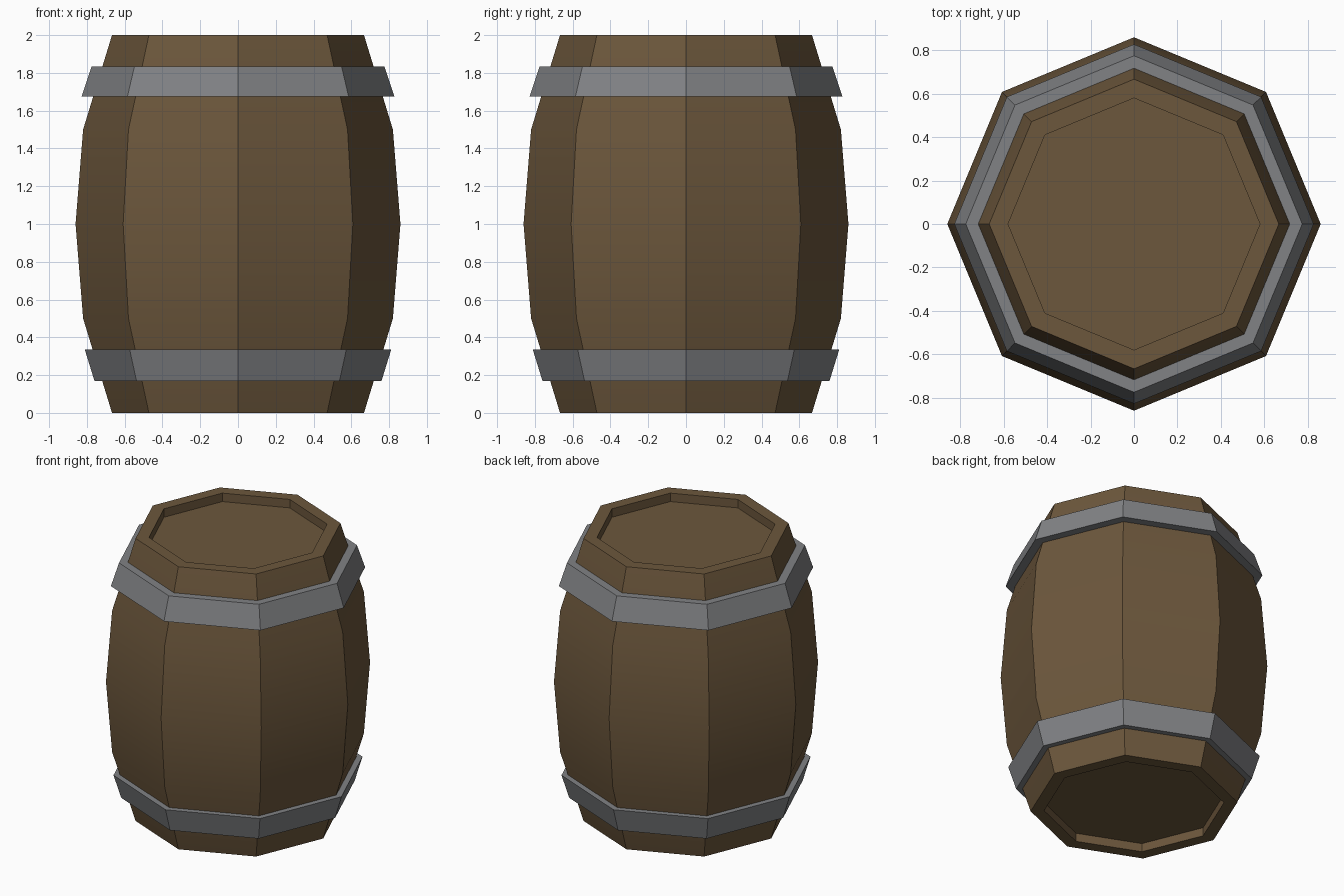
import bpy, bmesh, math

if "Cube" in bpy.data.objects:
    bpy.data.objects.remove(bpy.data.objects["Cube"])

SIDES = 8


def material(name, rgb):
    m = bpy.data.materials.new(name)
    m.diffuse_color = (*rgb, 1)
    m.use_nodes = True
    m.node_tree.nodes["Principled BSDF"].inputs["Base Color"].default_value = m.diffuse_color
    return m


def lathe(name, profile, mat, closed=False):
    """Spin (radius, z) points into an eight-sided part; open profiles get end caps."""
    bm = bmesh.new()
    rings = [[bm.verts.new((r * math.cos(a), r * math.sin(a), z))
              for a in (math.tau * i / SIDES for i in range(SIDES))]
             for r, z in profile]
    pairs = list(zip(rings, rings[1:]))
    if closed:
        pairs.append((rings[-1], rings[0]))
    else:
        bm.faces.new(rings[0][::-1])
        bm.faces.new(rings[-1])
    for a, b in pairs:
        for i in range(SIDES):
            j = (i + 1) % SIDES
            bm.faces.new((a[i], a[j], b[j], b[i]))
    bmesh.ops.recalc_face_normals(bm, faces=bm.faces)
    mesh = bpy.data.meshes.new(name)
    bm.to_mesh(mesh)
    bm.free()
    mesh.materials.append(mat)
    obj = bpy.data.objects.new(name, mesh)
    bpy.context.collection.objects.link(obj)
    bpy.ops.object.select_all(action='DESELECT')
    obj.select_set(True)
    bpy.context.view_layer.objects.active = obj
    bpy.ops.object.shade_smooth_by_angle(angle=math.radians(30))
    return obj


wood = material("wood", (0.15, 0.095, 0.045))
iron = material("iron", (0.22, 0.225, 0.235))

# Bulging body with a recessed lid at each end
lathe("barrel_body", [
    (0.58, 0.06), (0.58, 0), (0.667, 0), (0.82, 0.5), (0.86, 1),
    (0.82, 1.5), (0.667, 2), (0.58, 2), (0.58, 1.94)], wood)

# Tapered hoops, each sunk into the body on the inside
for name, z0, r0, z1, r1 in (("lower_hoop", 0.17, 0.76, 0.335, 0.811),
                             ("upper_hoop", 1.675, 0.828, 1.835, 0.775)):
    lathe(name, [(r0, z0), (r1, z1), (r1 - 0.09, z1), (r0 - 0.09, z0)], iron, closed=True)
